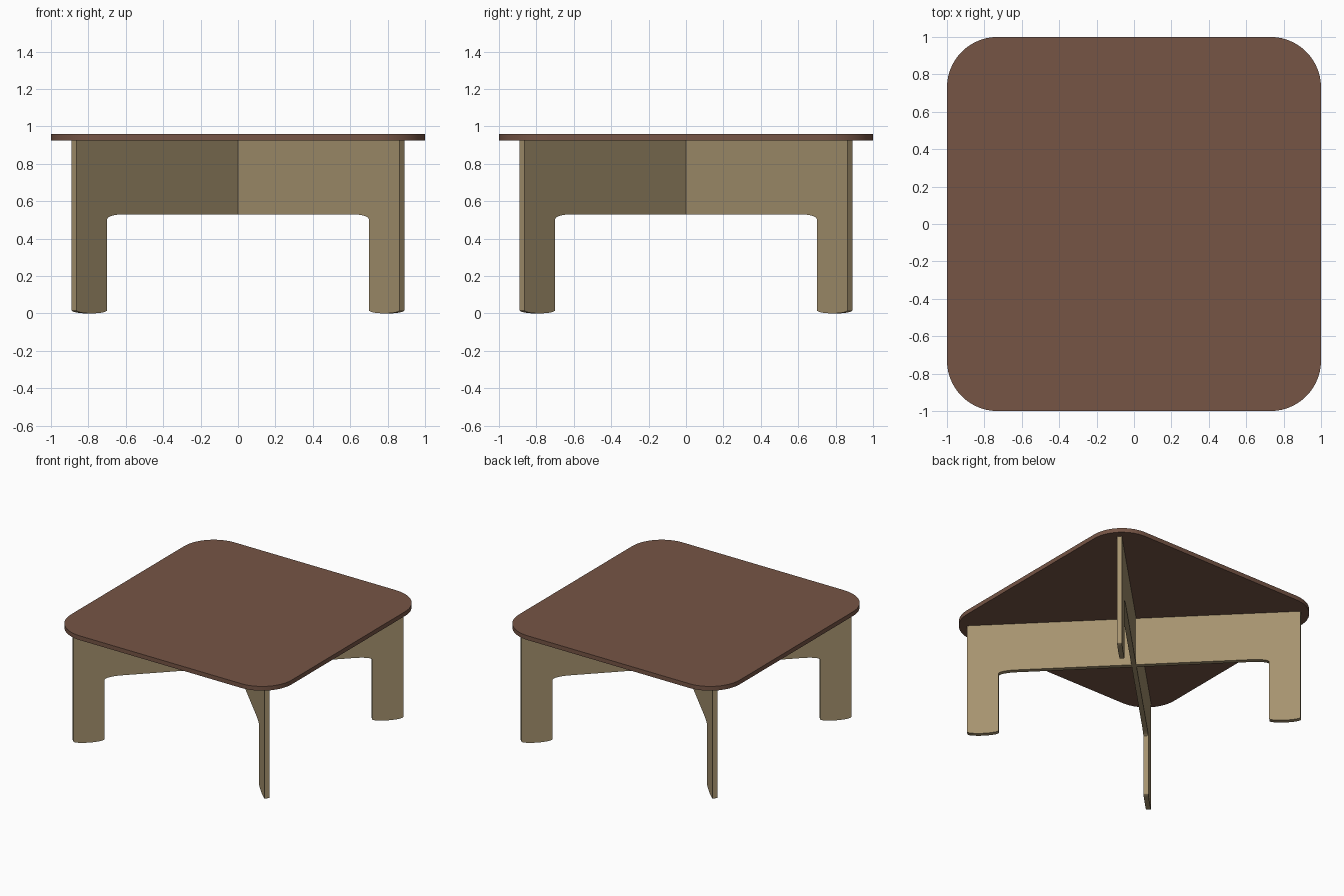
import bpy, bmesh
from math import sin, cos, pi, radians
from mathutils import Matrix

if "Cube" in bpy.data.objects:
    bpy.data.objects.remove(bpy.data.objects["Cube"])

TOP_Z, UNDER_Z, RAIL_Z = 0.96, 0.925, 0.53
LENGTH, INNER, HALF_T = 1.241, 1.007, 0.018   # half length, leg inner edge, half thickness


def material(name, rgb):
    m = bpy.data.materials.new(name)
    m.diffuse_color = (*rgb, 1)
    m.use_nodes = True
    m.node_tree.nodes["Principled BSDF"].inputs["Base Color"].default_value = m.diffuse_color
    return m


def arc(cx, cy, rx, ry, start, end, n):
    return [(cx + rx * cos(radians(start + (end - start) * i / n)),
             cy + ry * sin(radians(start + (end - start) * i / n))) for i in range(n + 1)]


def extruded(name, outline, depth, matrix, mat):
    """Extrude a flat outline along +z, then place it with a matrix."""
    bm = bmesh.new()
    face = bm.faces.new([bm.verts.new((x, y, 0)) for x, y in outline])
    ret = bmesh.ops.extrude_face_region(bm, geom=[face])
    verts = [v for v in ret["geom"] if isinstance(v, bmesh.types.BMVert)]
    bmesh.ops.translate(bm, verts=verts, vec=(0, 0, depth))
    bm.transform(matrix)
    bmesh.ops.recalc_face_normals(bm, faces=bm.faces)
    mesh = bpy.data.meshes.new(name)
    bm.to_mesh(mesh)
    bm.free()
    mesh.materials.append(mat)
    obj = bpy.data.objects.new(name, mesh)
    bpy.context.collection.objects.link(obj)
    bpy.ops.object.select_all(action='DESELECT')
    bpy.context.view_layer.objects.active = obj
    obj.select_set(True)
    bpy.ops.object.shade_smooth_by_angle(angle=radians(30))
    return obj


dark_wood = material("dark_wood", (0.18, 0.09, 0.06))
pale_wood = material("pale_wood", (0.38, 0.29, 0.16))

# Table top: rounded square
r = 0.27
outline = []
for k, (sx, sy) in enumerate([(1, 1), (-1, 1), (-1, -1), (1, -1)]):
    outline += arc(sx * (1 - r), sy * (1 - r), r, r, 90 * k, 90 * k + 90, 14)
extruded("table_top", outline, TOP_Z - UNDER_Z, Matrix.Translation((0, 0, UNDER_Z)), dark_wood)

# Crossing leg panels: arched profile, joined at the centre by a half-lap slot
mid = (RAIL_Z + UNDER_Z) / 2
foot_c, foot_r = (LENGTH + INNER) / 2, (LENGTH - INNER) / 2
half = arc(INNER - 0.13, RAIL_Z - 0.025, 0.13, 0.025, 90, 0, 8)
half += arc(foot_c, 0.018, foot_r, 0.018, 180, 360, 16)
half += [(LENGTH, UNDER_Z)]
for name, angle, slot_z in (("leg_panel_a", 45, UNDER_Z), ("leg_panel_b", 135, RAIL_Z)):
    slot = [(HALF_T, slot_z), (HALF_T, mid)]
    right = slot[::-1] + half if slot_z == RAIL_Z else half + slot
    panel = right + [(-x, z) for x, z in reversed(right)]
    place = (Matrix.Rotation(radians(angle), 4, 'Z') @ Matrix.Rotation(pi / 2, 4, 'X')
             @ Matrix.Translation((0, 0, -HALF_T)))
    extruded(name, panel, 2 * HALF_T, place, pale_wood)
